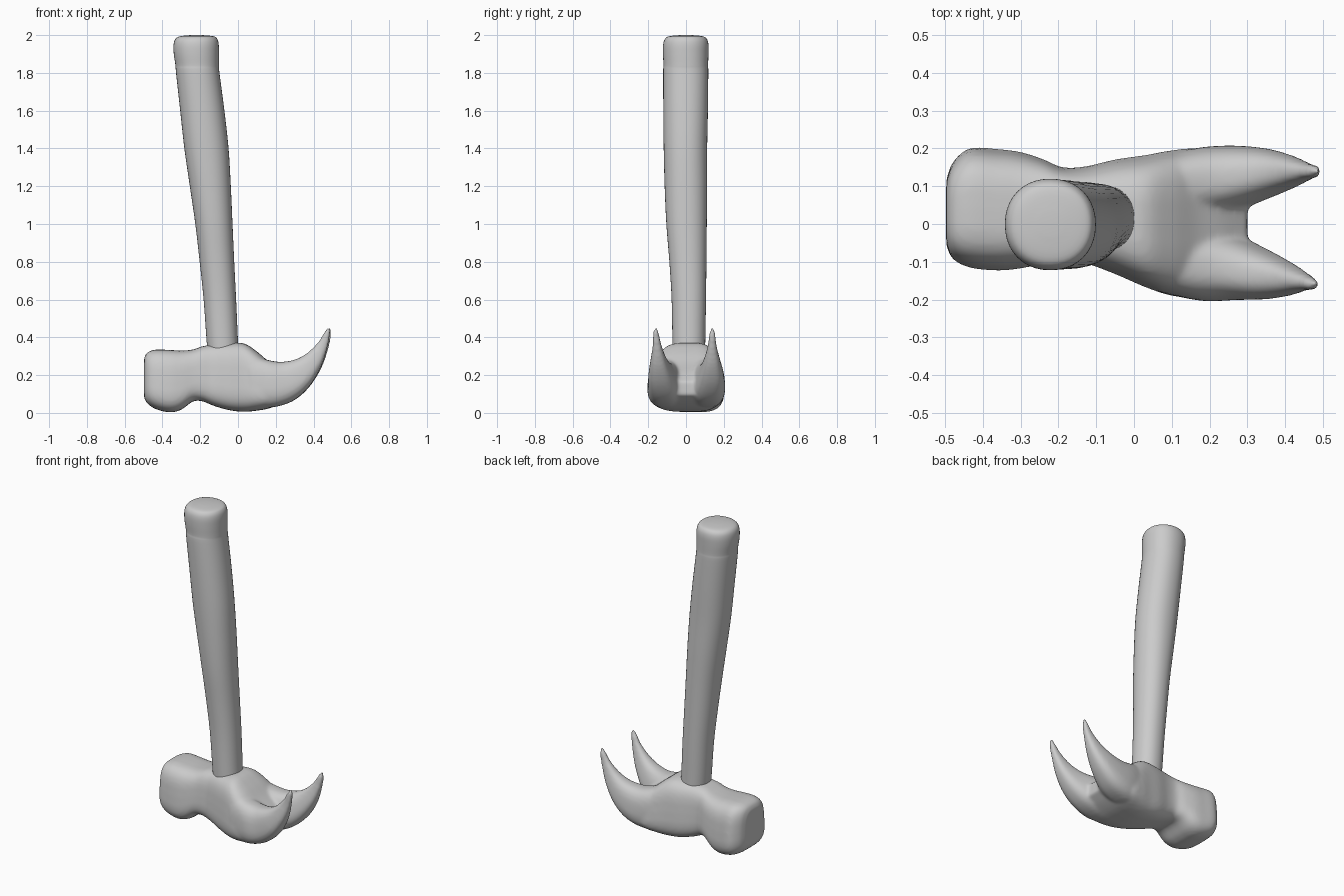
import bpy, bmesh, math
from mathutils import Vector

SIDES = 40


def spline(rows, steps):
    """Catmull-Rom interpolation through rows of numbers."""
    out = []
    for i in range(len(rows) - 1):
        p = [rows[max(0, min(len(rows) - 1, i + k))] for k in (-1, 0, 1, 2)]
        for s in range(steps):
            t = s / steps
            out.append([0.5 * (2 * b + (c - a) * t + (2 * a - 5 * b + 4 * c - d) * t * t
                               + (3 * b - a - 3 * c + d) * t ** 3)
                        for a, b, c, d in zip(*p)])
    out.append(list(rows[-1]))
    return out


def loft(bm, rows, power=2.0, taper=0.0, steps=5):
    """Rows: edge A (x, z), edge B (x, z), y min, y max of a rounded section."""
    rings = []
    for xa, za, xb, zb, y0, y1 in spline(rows, steps):
        mid = Vector(((xa + xb) / 2, (y0 + y1) / 2, (za + zb) / 2))
        half = Vector(((xb - xa) / 2, 0, (zb - za) / 2))
        ring = []
        for k in range(SIDES):
            a = 2 * math.pi * k / SIDES
            c, s = math.cos(a), math.sin(a)
            u = math.copysign(abs(c) ** (2 / power), c)
            v = math.copysign(abs(s) ** (2 / power), s)
            width = (y1 - y0) / 2 * (1 - taper * (v + 1) / 2)
            ring.append(bm.verts.new(mid + half * v + Vector((0, u * width, 0))))
        rings.append(ring)
    for r, q in zip(rings, rings[1:]):
        for k in range(SIDES):
            n = (k + 1) % SIDES
            bm.faces.new((r[k], r[n], q[n], q[k]))
    bm.faces.new(rings[0][::-1])
    bm.faces.new(rings[-1])


def finish(bm, name):
    bmesh.ops.recalc_face_normals(bm, faces=bm.faces)
    for f in bm.faces:
        f.smooth = True
    mesh = bpy.data.meshes.new(name)
    bm.to_mesh(mesh)
    bm.free()
    ob = bpy.data.objects.new(name, mesh)
    bpy.context.collection.objects.link(ob)
    return ob


# Hammer head: striking end, neck and cheek as one loft along x
bm = bmesh.new()
body = [(x, z0, x, z1, y0, y1) for x, z0, z1, y0, y1 in [
    (-0.497, 0.08, 0.29, -0.06, 0.12),
    (-0.480, 0.05, 0.32, -0.10, 0.17),
    (-0.435, 0.02, 0.335, -0.125, 0.21),
    (-0.360, 0.003, 0.333, -0.133, 0.208),
    (-0.300, 0.017, 0.330, -0.127, 0.200),
    (-0.240, 0.060, 0.335, -0.115, 0.180),
    (-0.190, 0.062, 0.352, -0.110, 0.158),
    (-0.130, 0.038, 0.362, -0.112, 0.160),
    (-0.050, 0.015, 0.368, -0.142, 0.180),
    (0.030, 0.006, 0.368, -0.178, 0.193),
    (0.100, 0.012, 0.325, -0.202, 0.207),
    (0.170, 0.025, 0.265, -0.207, 0.212),
    (0.240, 0.055, 0.215, -0.190, 0.190),
    (0.300, 0.095, 0.165, -0.120, 0.120)]]
loft(bm, body, power=3.6, taper=0.16)

# Two curved claws, the far one slightly longer and more inward
claw = [
    (0.08, 0.025, 0.06, 0.31, 0.005, 0.190),
    (0.20, 0.032, 0.15, 0.282, 0.010, 0.212),
    (0.30, 0.068, 0.23, 0.270, 0.030, 0.215),
    (0.38, 0.140, 0.31, 0.284, 0.062, 0.205),
    (0.44, 0.235, 0.375, 0.320, 0.090, 0.185),
    (0.475, 0.330, 0.43, 0.375, 0.112, 0.165),
    (0.493, 0.410, 0.463, 0.427, 0.122, 0.156),
    (0.494, 0.450, 0.482, 0.450, 0.130, 0.150)]
loft(bm, claw, power=2.7, taper=0.2)
mirrored = [(a, b, c, d, -y1 - 0.02 * t, -y0 - 0.02 * t)
            for (a, b, c, d, y0, y1), t in zip(claw, (0, 0, -0.3, 0, 0.4, 0.7, 1, 1))]
mirrored = [(a - 0.008 * i / 7, b, c - 0.008 * i / 7, d, e, f)
            for i, (a, b, c, d, e, f) in enumerate(mirrored)]
loft(bm, mirrored, power=2.7, taper=0.2)
head = finish(bm, "hammer_head")

# Fuse the head parts into one soft surface
rm = head.modifiers.new("fuse", 'REMESH')
rm.mode = 'VOXEL'
rm.voxel_size = 0.009
rm.use_smooth_shade = True
sm = head.modifiers.new("soften", 'SMOOTH')
sm.factor = 0.5
sm.iterations = 8

# Leaning handle, thicker toward the grip end
bm = bmesh.new()
handle = [(x0, z, x1, z, y0, y1) for z, x0, x1, y0, y1 in [
    (0.20, -0.150, 0.010, -0.070, 0.100),
    (0.38, -0.166, 0.000, -0.072, 0.102),
    (0.60, -0.182, -0.010, -0.076, 0.106),
    (0.80, -0.203, -0.020, -0.088, 0.108),
    (1.00, -0.226, -0.029, -0.104, 0.110),
    (1.20, -0.255, -0.038, -0.113, 0.112),
    (1.40, -0.284, -0.050, -0.118, 0.112),
    (1.60, -0.306, -0.072, -0.120, 0.116),
    (1.80, -0.328, -0.098, -0.121, 0.118),
    (1.84, -0.331, -0.101, -0.119, 0.117),
    (1.90, -0.340, -0.101, -0.122, 0.119),
    (1.95, -0.341, -0.102, -0.121, 0.119),
    (1.98, -0.331, -0.110, -0.111, 0.110),
    (1.994, -0.305, -0.130, -0.088, 0.088),
    (2.000, -0.250, -0.190, -0.030, 0.030)]]
loft(bm, handle, power=2.15, steps=4)
finish(bm, "handle")
